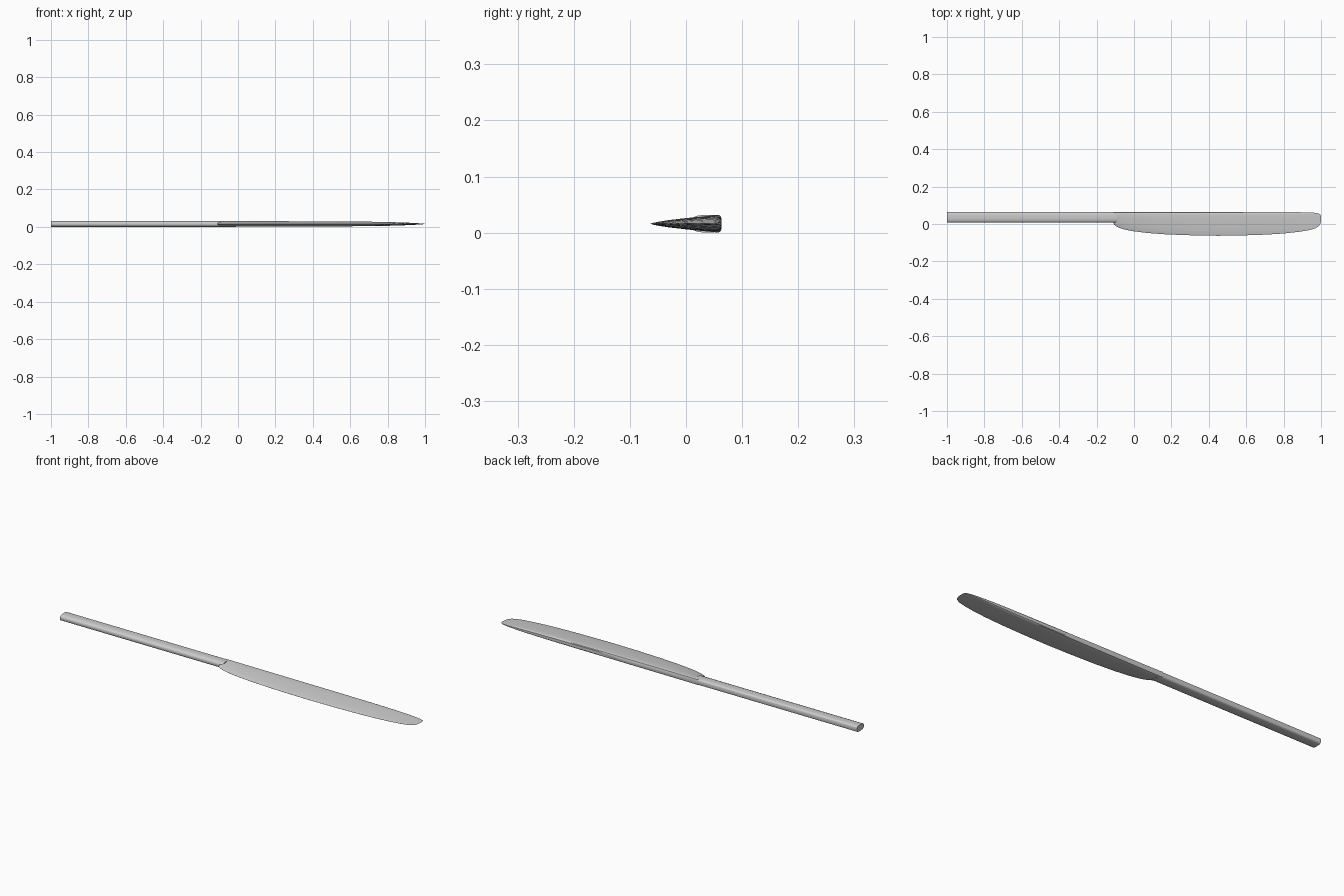
import bpy, bmesh

if "Cube" in bpy.data.objects:
    bpy.data.objects.remove(bpy.data.objects["Cube"])

ZC = 0.016  # mid-plane height


def loft(name, rings):
    bm = bmesh.new()
    loops = [[bm.verts.new(p) for p in r] for r in rings]
    n = len(loops[0])
    for a, b in zip(loops, loops[1:]):
        for i in range(n):
            j = (i + 1) % n
            bm.faces.new((a[i], a[j], b[j], b[i]))
    bm.faces.new(loops[0])
    bm.faces.new(loops[-1])
    bmesh.ops.recalc_face_normals(bm, faces=bm.faces)
    me = bpy.data.meshes.new(name)
    bm.to_mesh(me)
    bm.free()
    ob = bpy.data.objects.new(name, me)
    bpy.context.collection.objects.link(ob)
    bpy.ops.object.select_all(action='DESELECT')
    ob.select_set(True)
    bpy.context.view_layer.objects.active = ob
    bpy.ops.object.shade_smooth_by_angle(angle=0.6)
    return ob


def section(x, y_back, y_edge, half, profile):
    # Mirrors a half profile (0 = back, 1 = edge) about the mid-plane
    top = [(x, y_back + (y_edge - y_back) * v, ZC + half * t) for v, t in profile]
    low = [(x, y, 2 * ZC - z) for x, y, z in reversed(top)]
    return top + low


# Handle: straight bar with rounded corners
bar = [(0, .55), (.03, .75), (.12, .93), (.25, 1), (.6, 1), (.8, .9), (.94, .68), (1, .35)]
loft("handle", [section(x, 0.063, 0.008, 0.0155, bar) for x in (-1, -0.09)])

# Blade: bullet-shaped section, tapering to a thin tip
bullet = [(0, .6), (.02, .85), (.06, .97), (.11, 1), (.35, .83), (.55, .67),
          (.75, .47), (.88, .28), (.96, .13), (1, .02)]
outline = [  # x, back y, edge y, half thickness
    (-.11, .063, .008, .0155), (-.107, .063, -.003, .0155), (-.09, .063, -.016, .0155),
    (-.06, .063, -.027, .0154), (-.01, .063, -.038, .0152), (.07, .063, -.048, .015),
    (.18, .063, -.056, .0146), (.32, .063, -.061, .014), (.45, .063, -.063, .0135),
    (.58, .063, -.061, .0128), (.7, .063, -.057, .0118), (.8, .063, -.051, .0102),
    (.88, .063, -.042, .0078), (.93, .062, -.034, .0056), (.965, .06, -.025, .0036),
    (.985, .057, -.014, .0022), (.996, .052, .0, .0012), (1, .042, .016, .0005)]
loft("blade", [section(*s, bullet) for s in outline])
